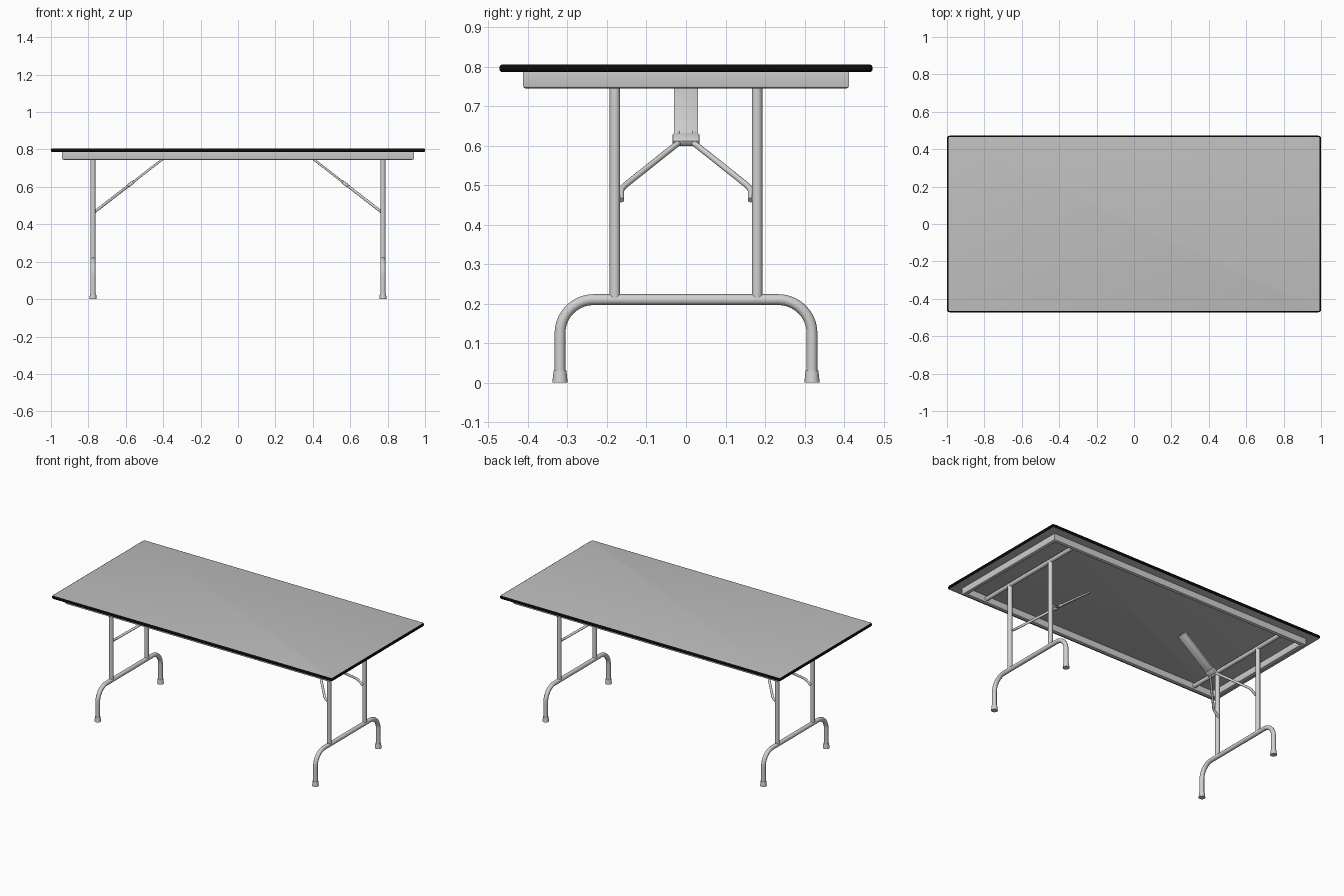
import bpy, bmesh, math
from mathutils import Vector, Matrix

if "Cube" in bpy.data.objects:
    bpy.data.objects.remove(bpy.data.objects["Cube"])


def material(name, rgb):
    m = bpy.data.materials.new(name)
    m.diffuse_color = (*rgb, 1)
    m.use_nodes = True
    m.node_tree.nodes["Principled BSDF"].inputs["Base Color"].default_value = m.diffuse_color
    return m


TOP_GREY = material("laminate grey", (0.52, 0.52, 0.52))
BLACK = material("edge black", (0.003, 0.003, 0.003))
STEEL = material("light grey steel", (0.64, 0.64, 0.64))


def smooth(ob, angle=35):
    bpy.ops.object.select_all(action='DESELECT')
    ob.select_set(True)
    bpy.context.view_layer.objects.active = ob
    bpy.ops.object.shade_smooth_by_angle(angle=math.radians(angle))


def finish(bm, name, mats):
    bmesh.ops.recalc_face_normals(bm, faces=bm.faces[:])
    me = bpy.data.meshes.new(name)
    bm.to_mesh(me)
    bm.free()
    for m in mats:
        me.materials.append(m)
    ob = bpy.data.objects.new(name, me)
    bpy.context.collection.objects.link(ob)
    smooth(ob)
    return ob


def box(name, matrix, size, bevel=0.0):
    bm = bmesh.new()
    bmesh.ops.create_cube(bm, size=1)
    bmesh.ops.scale(bm, vec=size, verts=bm.verts[:])
    if bevel:
        bmesh.ops.bevel(bm, geom=bm.edges[:], offset=bevel, segments=2,
                        profile=0.5, affect='EDGES')
    bmesh.ops.transform(bm, matrix=matrix, verts=bm.verts[:])
    return finish(bm, name, [STEEL])


def tube(name, pts, r):
    cu = bpy.data.curves.new(name, 'CURVE')
    cu.dimensions = '3D'
    cu.bevel_depth = r
    cu.bevel_resolution = 4
    cu.use_fill_caps = True
    sp = cu.splines.new('POLY')
    sp.points.add(len(pts) - 1)
    for p, q in zip(sp.points, pts):
        p.co = (*q, 1)
    ob = bpy.data.objects.new(name, cu)
    bpy.context.collection.objects.link(ob)
    bpy.ops.object.select_all(action='DESELECT')
    ob.select_set(True)
    bpy.context.view_layer.objects.active = ob
    bpy.ops.object.convert(target='MESH')
    ob = bpy.context.view_layer.objects.active
    ob.name = name
    ob.data.materials.clear()
    ob.data.materials.append(STEEL)
    smooth(ob, 45)
    return ob


# Table top: grey slab with a rounded black edge band
bm = bmesh.new()
bmesh.ops.create_cube(bm, size=1)
bmesh.ops.scale(bm, vec=(2, 0.944, 0.019), verts=bm.verts[:])
bmesh.ops.translate(bm, vec=(0, 0, 0.7955), verts=bm.verts[:])
corners = [e for e in bm.edges if abs(e.verts[0].co.z - e.verts[1].co.z) > 0.01]
bmesh.ops.bevel(bm, geom=corners, offset=0.014, segments=4, profile=0.5, affect='EDGES')
rims = [e for e in bm.edges if abs(e.verts[0].co.z - e.verts[1].co.z) < 1e-5]
bmesh.ops.bevel(bm, geom=rims, offset=0.007, segments=4, profile=0.5, affect='EDGES')
bm.normal_update()
for f in bm.faces:
    f.material_index = 0 if abs(f.normal.z) > 0.999 else 1
finish(bm, "table_top", [TOP_GREY, BLACK])

# Apron: mitred rail frame with a rounded lower edge
section = [(0, 0.787), (0, 0.751), (0.002, 0.747), (0.006, 0.745),
           (0.020, 0.745), (0.024, 0.747), (0.026, 0.751), (0.026, 0.787)]
bm = bmesh.new()
rings = []
for sx, sy in ((1, 1), (-1, 1), (-1, -1), (1, -1)):
    rings.append([bm.verts.new((sx * (0.94 - d), sy * (0.413 - d), z)) for d, z in section])
n = len(section)
for i in range(4):
    a, b = rings[i], rings[(i + 1) % 4]
    for j in range(n):
        k = (j + 1) % n
        bm.faces.new((a[j], a[k], b[k], b[j]))
finish(bm, "apron_frame", [STEEL])

# Foot tube path: two straight feet joined by bends to a level bar
R, FY, FZ = 0.085, 0.319, 0.21
half = [(FY, 0.02)] + [(FY - R + R * math.cos(t), FZ - R + R * math.sin(t))
                       for t in (math.pi / 2 * i / 10 for i in range(11))]
path = half + [(-y, z) for y, z in reversed(half)]

for s, side in ((-1, "left"), (1, "right")):
    X = s * 0.775
    tube(side + "_foot_tube", [(X, y, z) for y, z in path], 0.0137)
    tube(side + "_top_crossbar", [(X, -0.395, 0.768), (X, 0.395, 0.768)], 0.0135)

    for t, end in ((-1, "front"), (1, "back")):
        tube(f"{side}_{end}_upright", [(X, t * 0.18, 0.21), (X, t * 0.18, 0.768)], 0.0135)
        # Flared foot cap
        bm = bmesh.new()
        bmesh.ops.create_cone(bm, cap_ends=True, segments=24, radius1=0.0195,
                              radius2=0.0162, depth=0.03,
                              matrix=Matrix.Translation((X, t * FY, 0.015)))
        finish(bm, f"{side}_{end}_foot_cap", [STEEL])

    # Folding brace lies in one sloping plane
    upper, lower = Vector((s * 0.358, 0, 0.783)), Vector((s * 0.772, 0, 0.462))
    d = (lower - upper).normalized()
    frame = Matrix((d, Vector((0, 1, 0)), d.cross(Vector((0, 1, 0))))).transposed()

    def at(u):
        return upper.lerp(lower, u)

    def placed(u):
        return Matrix.Translation(at(u)) @ frame.to_4x4()

    L = (lower - upper).length
    box(side + "_brace_strip", placed(0.27), (L * 0.54, 0.062, 0.012), 0.002)
    box(side + "_brace_collar", placed(0.525), (0.032, 0.069, 0.019), 0.004)
    for t, end in ((-1, "front"), (1, "back")):
        pts = []
        for u, y in ((0.47, 0.021), (0.555, 0.021), (0.57, 0.028),
                     (0.885, 0.155), (0.905, 0.161), (0.925, 0.164), (1.0, 0.164)):
            p = at(u)
            pts.append((p.x, t * y, p.z))
        tube(f"{side}_{end}_brace_rod", pts, 0.0075)
